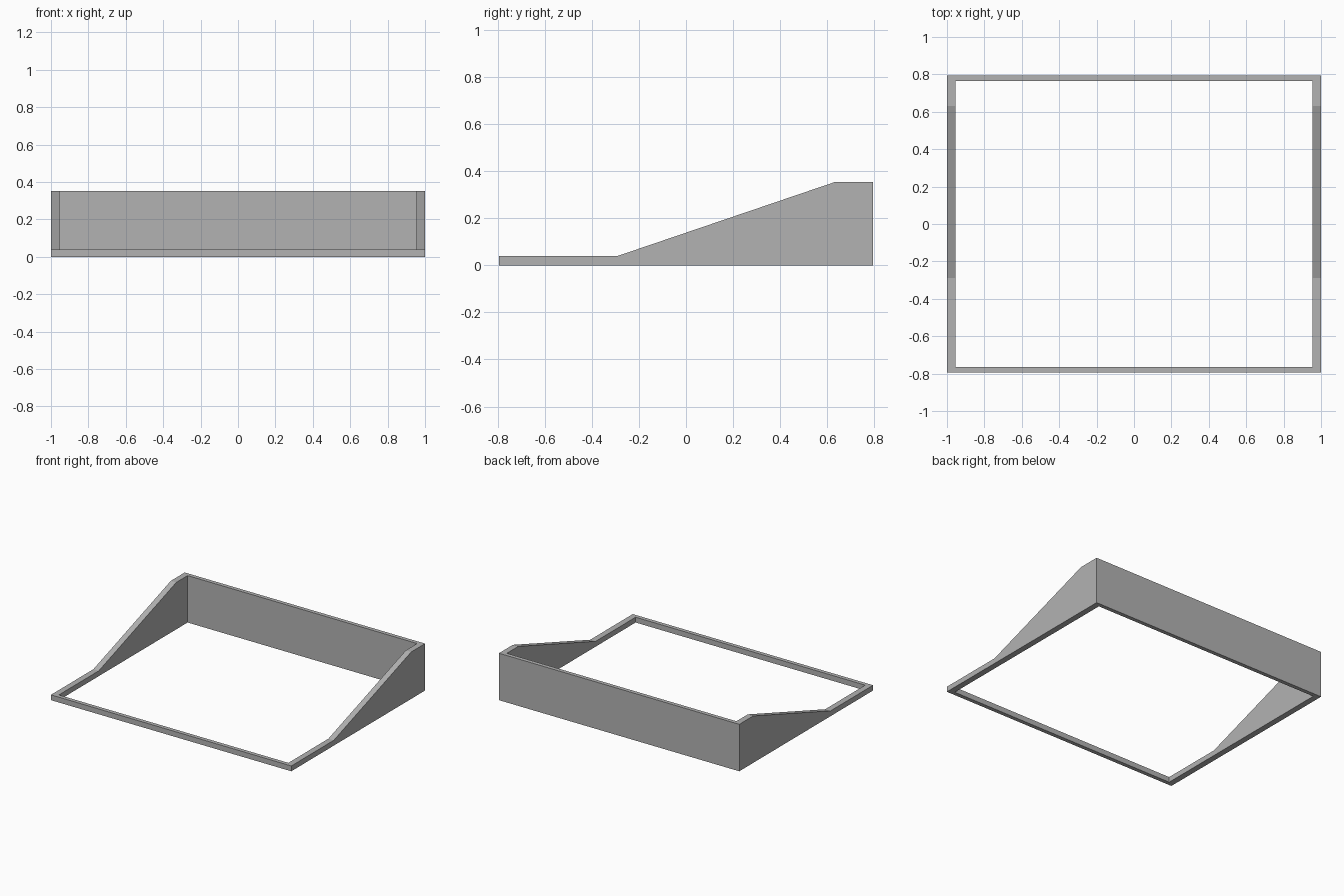
import bpy
import bmesh
from mathutils import Matrix

cube = bpy.data.objects.get("Cube")
if cube:
    bpy.data.objects.remove(cube, do_unlink=True)

WIDTH, DEPTH = 2.0, 1.59
SIDE_WALL, END_WALL = 0.045, 0.03
LOW, HIGH = 0.04, 0.353

# Plain grey finish
grey = bpy.data.materials.new("plain_grey")
grey.use_nodes = True
colour = (0.45, 0.45, 0.45, 1)
grey.diffuse_color = colour
grey.node_tree.nodes["Principled BSDF"].inputs["Base Color"].default_value = colour


def add_object(name, bm):
    bmesh.ops.recalc_face_normals(bm, faces=bm.faces)
    mesh = bpy.data.meshes.new(name)
    bm.to_mesh(mesh)
    bm.free()
    mesh.materials.append(grey)
    obj = bpy.data.objects.new(name, mesh)
    bpy.context.collection.objects.link(obj)
    return obj


# Wedge-shaped frame: side profile extruded across the width
half = DEPTH / 2
profile = [(-half, 0), (half, 0), (half, HIGH), (0.63, HIGH), (-0.29, LOW), (-half, LOW)]
bm = bmesh.new()
face = bm.faces.new([bm.verts.new((-WIDTH / 2, y, z)) for y, z in profile])
side = bmesh.ops.extrude_face_region(bm, geom=[face])["geom"]
bmesh.ops.translate(bm, vec=(WIDTH, 0, 0),
                    verts=[v for v in side if isinstance(v, bmesh.types.BMVert)])
frame = add_object("sloped_frame", bm)

# Rectangular opening right through the frame
bm = bmesh.new()
size = (WIDTH - 2 * SIDE_WALL, DEPTH - 2 * END_WALL, 2)
bmesh.ops.create_cube(bm, size=1, matrix=Matrix.Diagonal((*size, 1)))
cutter = add_object("opening_cutter", bm)
cutter.hide_render = True

cut = frame.modifiers.new("opening", 'BOOLEAN')
cut.operation = 'DIFFERENCE'
cut.solver = 'EXACT'
cut.object = cutter
bpy.context.view_layer.objects.active = frame
frame.select_set(True)
bpy.ops.object.modifier_apply(modifier=cut.name)
bpy.data.objects.remove(cutter, do_unlink=True)
